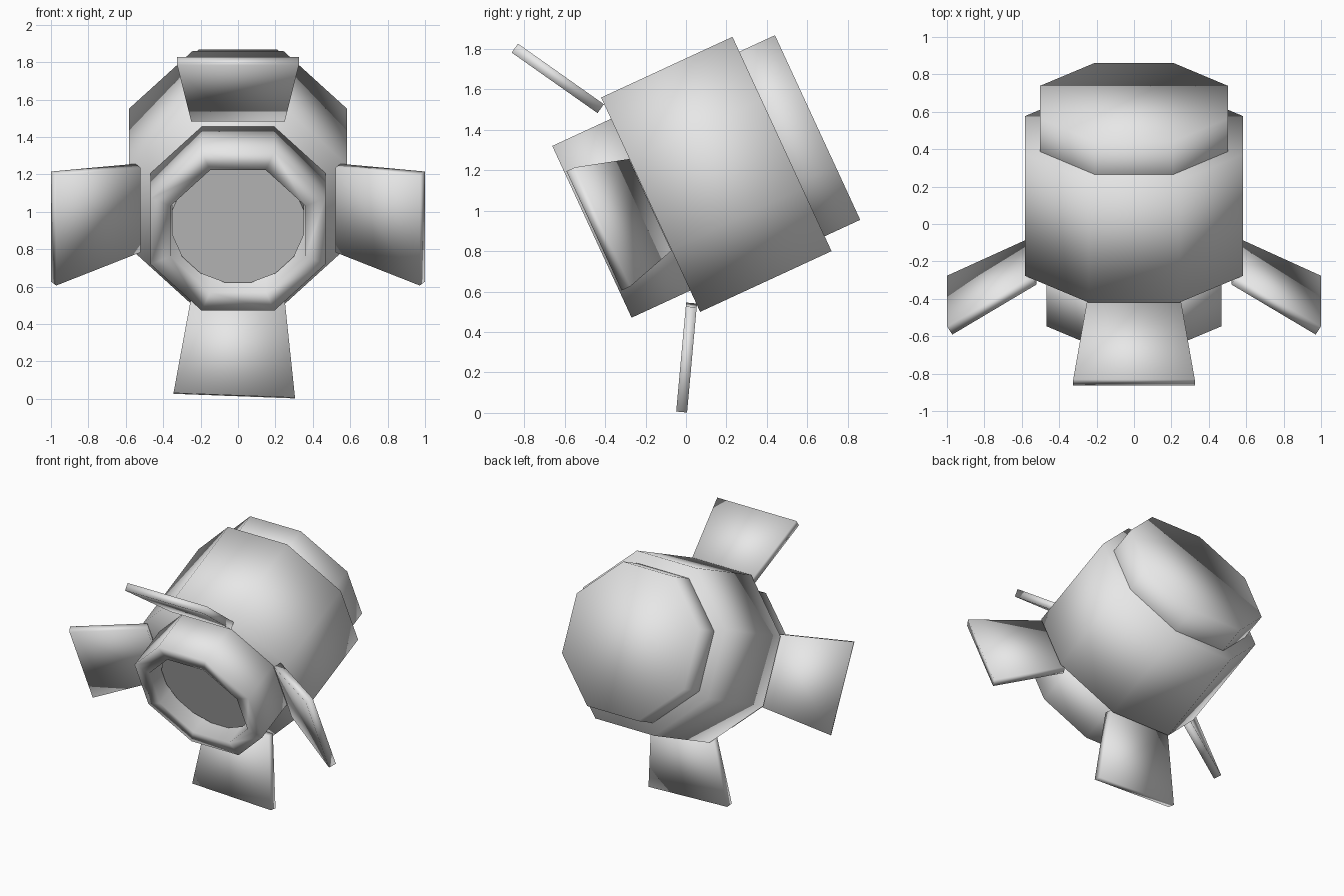
import bpy, bmesh, math
from mathutils import Matrix, Vector

cube = bpy.data.objects.get("Cube")
if cube:
    bpy.data.objects.remove(cube, do_unlink=True)

# One plain grey for the whole model
grey = bpy.data.materials.new("plain_grey")
grey.use_nodes = True
colour = (0.8, 0.8, 0.8, 1)
grey.diffuse_color = colour
grey.node_tree.nodes["Principled BSDF"].inputs["Base Color"].default_value = colour

# Tilted frame: local y runs along the barrel, origin at the housing's front
FRAME = Matrix.Translation((0, -0.175, 1.03)) @ Matrix.Rotation(math.radians(24.8), 4, 'X')


def finish(name, bm, smooth=True):
    bmesh.ops.recalc_face_normals(bm, faces=bm.faces)
    bm.transform(FRAME)
    mesh = bpy.data.meshes.new(name)
    bm.to_mesh(mesh)
    bm.free()
    for face in mesh.polygons:
        face.use_smooth = smooth
    mesh.materials.append(grey)
    obj = bpy.data.objects.new(name, mesh)
    bpy.context.collection.objects.link(obj)
    return obj


def barrel(name, profile, sides=8, smooth=True):
    """Sweep (flat-to-centre radius, y) pairs round the axis and cap both ends."""
    bm = bmesh.new()
    rings = []
    for radius, y in profile:
        corner = radius / math.cos(math.pi / sides)
        angles = [math.tau * (i + 0.5) / sides for i in range(sides)]
        rings.append([bm.verts.new((corner * math.sin(a), y, corner * math.cos(a)))
                      for a in angles])
    for a, b in zip(rings, rings[1:]):
        for i in range(sides):
            j = (i + 1) % sides
            bm.faces.new((a[i], a[j], b[j], b[i]))
    bm.faces.new(rings[0])
    bm.faces.new(rings[-1])
    return finish(name, bm, smooth)


def flap(name, angle, roll=0):
    """Tapered plate leaning outwards and forwards from the housing's front."""
    out = Vector((math.sin(angle), 0, math.cos(angle)))
    side = Vector((math.cos(angle), 0, -math.sin(angle)))
    axis = Vector((0, 1, 0))
    inner = out * 0.535 - axis * 0.025
    outer = out * 0.985 - axis * 0.285
    normal = (outer - inner).cross(side).normalized()
    bm = bmesh.new()
    loops = []
    for centre, half in ((inner, 0.25), (outer, 0.325)):
        loops.append([bm.verts.new(centre + side * half * s + normal * 0.027 * t)
                      for s, t in ((-1, -1), (1, -1), (1, 1), (-1, 1))])
    a, b = loops
    for i in range(4):
        j = (i + 1) % 4
        bm.faces.new((a[i], a[j], b[j], b[i]))
    bm.faces.new(a)
    bm.faces.new(b)
    bmesh.ops.rotate(bm, verts=bm.verts, cent=inner,
                     matrix=Matrix.Rotation(roll, 3, normal))
    # Bring a rolled plate's outer end towards -x
    return finish(name, bm)


# Barrel parts: housing, stepped back cover, hollow front ring, recessed lens
barrel("housing", [(0.584, 0), (0.584, 0.716)])
barrel("back_cover", [(0.503, 0.6), (0.503, 0.91)])
barrel("front_ring", [(0.468, 0.02), (0.468, -0.32), (0.36, -0.32), (0.36, -0.05)])
barrel("lens", [(0.353, -0.21), (0.353, -0.04)], sides=16, smooth=False)

# Four flaps; the lower one hangs slightly askew
flap("top_flap", 0)
flap("left_flap", math.pi / 2)
flap("bottom_flap", math.pi, roll=math.radians(2.2))
flap("right_flap", -math.pi / 2)
